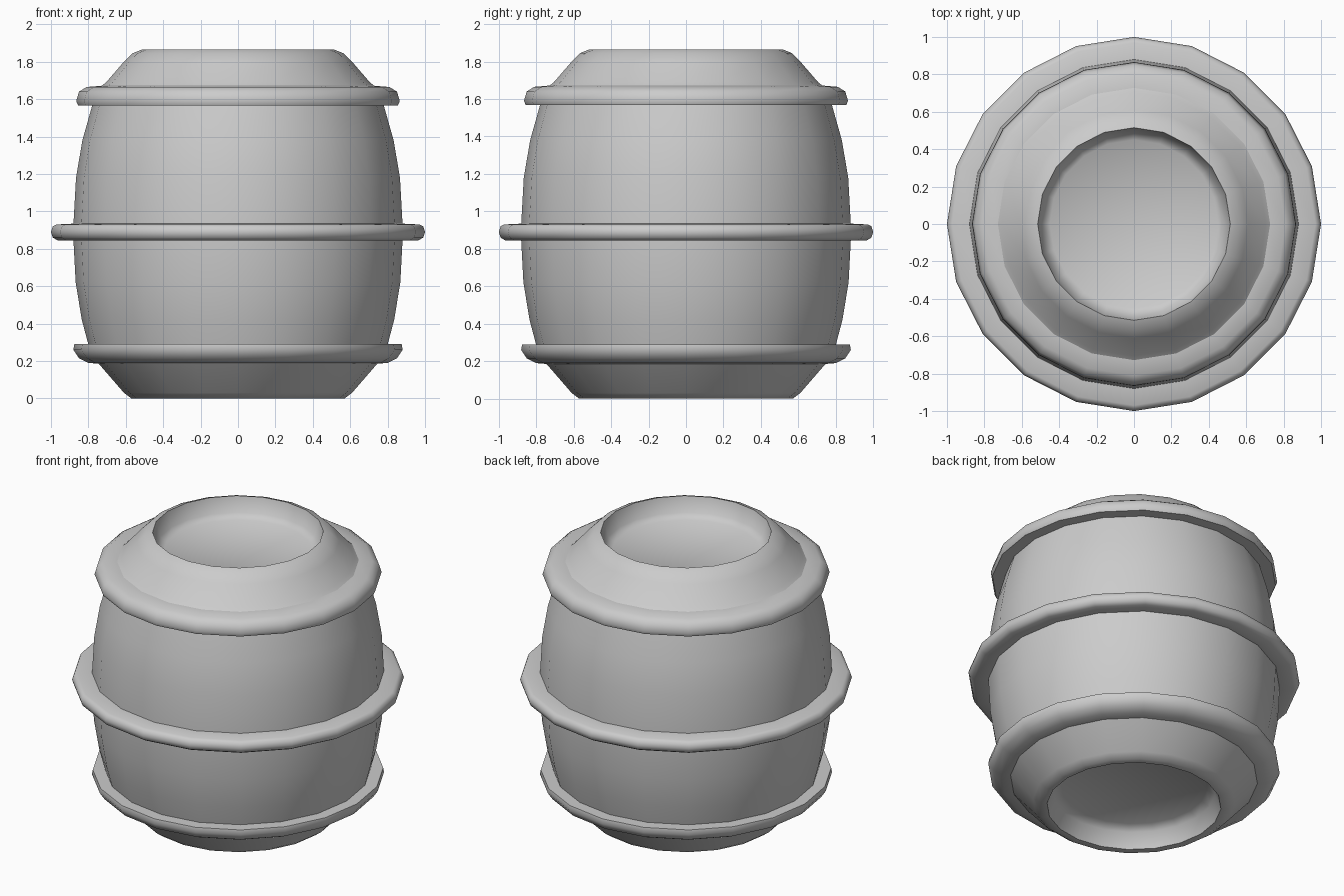
import bpy
import bmesh
from math import cos, sin, tau, radians

if "Cube" in bpy.data.objects:
    bpy.data.objects.remove(bpy.data.objects["Cube"])

SIDES = 20


def lathe(name, profile, smooth_angle=58):
    """Spin a (radius, z) profile about z; radius 0 makes a centre point."""
    bm = bmesh.new()
    rings = []
    for r, z in profile:
        if r == 0:
            rings.append([bm.verts.new((0, 0, z))] * SIDES)
        else:
            rings.append([bm.verts.new((r * cos(tau * i / SIDES), r * sin(tau * i / SIDES), z))
                          for i in range(SIDES)])
    for low, high in zip(rings, rings[1:]):
        for i in range(SIDES):
            j = (i + 1) % SIDES
            corners = list(dict.fromkeys((low[i], low[j], high[j], high[i])))
            bm.faces.new(corners)
    mesh = bpy.data.meshes.new(name)
    bm.to_mesh(mesh)
    bm.free()
    obj = bpy.data.objects.new(name, mesh)
    bpy.context.collection.objects.link(obj)
    bpy.ops.object.select_all(action='DESELECT')
    obj.select_set(True)
    bpy.context.view_layer.objects.active = obj
    bpy.ops.object.shade_smooth_by_angle(angle=radians(smooth_angle))
    return obj


# Bulging body between the outer hoops
lathe("barrel_body", [(0.79, 0.25), (0.835, 0.42), (0.868, 0.62), (0.88, 0.85),
                      (0.88, 0.93), (0.866, 1.18), (0.832, 1.38), (0.77, 1.60)])

# Tapered ends with steep-walled recessed faces
lathe("bottom_end", [(0, 0.13), (0.44, 0.13), (0.49, 0.10), (0.525, 0.0), (0.57, 0),
                     (0.61, 0.03), (0.74, 0.18), (0.76, 0.20)])
lathe("top_end", [(0.73, 1.67), (0.705, 1.69), (0.61, 1.80), (0.565, 1.845), (0.515, 1.865),
                  (0.49, 1.765), (0.45, 1.735), (0, 1.735)])

# Hoops: rounded outside, flat where they meet the body
lathe("bottom_hoop", [(0.74, 0.185), (0.80, 0.19), (0.85, 0.215), (0.88, 0.26),
                      (0.875, 0.29), (0.78, 0.29)])
lathe("middle_hoop", [(0.87, 0.85), (0.965, 0.845), (0.99, 0.86), (1.0, 0.89),
                      (0.99, 0.92), (0.97, 0.93), (0.87, 0.935)])
lathe("top_hoop", [(0.76, 1.57), (0.855, 1.567), (0.865, 1.59), (0.85, 1.64),
                   (0.81, 1.665), (0.725, 1.672)])
